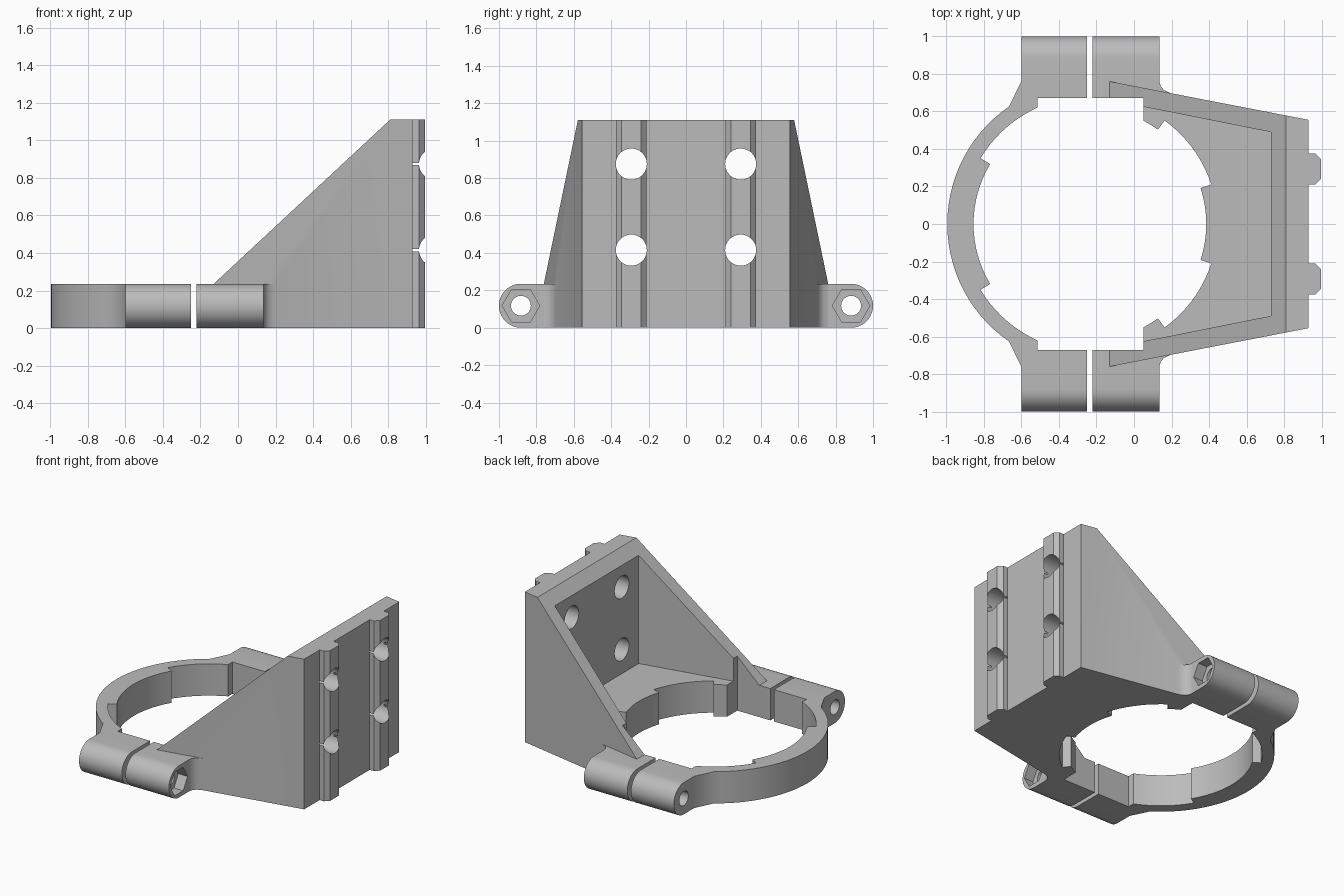
import bpy, bmesh
from math import sin, cos, radians
from mathutils import Vector

if "Cube" in bpy.data.objects:
    bpy.data.objects.remove(bpy.data.objects["Cube"])

grey = bpy.data.materials.new("plain_grey")
grey.use_nodes = True
GREY = (0.5, 0.5, 0.5, 1)
grey.diffuse_color = GREY
grey.node_tree.nodes["Principled BSDF"].inputs["Base Color"].default_value = GREY

CX = -0.235      # bore centre
H = 0.235        # clamp height
TOP = 1.11       # mounting plate height
EAR_Y = 0.8825   # clamp bolt position


def arc(r, a0, a1, cx=CX, cy=0.0, step=4):
    n = max(2, round(abs(a1 - a0) / step))
    angles = [radians(a0 + (a1 - a0) * i / n) for i in range(n + 1)]
    return [(cx + r * cos(a), cy + r * sin(a)) for a in angles]


def mirrored(pts):
    """Close a half outline with its mirror image across the x axis."""
    return pts + [(x, -y) for x, y in reversed(pts) if abs(y) > 1e-5]


def prism(name, pts, lo, hi, axis="z"):
    """Extrude an outline along an axis."""
    place = {"z": lambda a, b, t: (a, b, t),
             "x": lambda a, b, t: (t, a, b),
             "y": lambda a, b, t: (a, t, b)}[axis]
    bm = bmesh.new()
    face = bm.faces.new([bm.verts.new(place(a, b, lo)) for a, b in pts])
    new = bmesh.ops.extrude_face_region(bm, geom=[face])["geom"]
    shift = Vector(place(0, 0, hi - lo))
    bmesh.ops.translate(bm, vec=shift,
                        verts=[v for v in new if isinstance(v, bmesh.types.BMVert)])
    bmesh.ops.recalc_face_normals(bm, faces=bm.faces)
    mesh = bpy.data.meshes.new(name)
    bm.to_mesh(mesh)
    bm.free()
    mesh.materials.append(grey)
    ob = bpy.data.objects.new(name, mesh)
    bpy.context.collection.objects.link(ob)
    return ob


def combine(ob, other, operation):
    """Apply a boolean and discard the helper."""
    bpy.context.view_layer.objects.active = ob
    mod = ob.modifiers.new("boolean", "BOOLEAN")
    mod.operation = operation
    mod.solver = "EXACT"
    mod.object = other
    bpy.ops.object.modifier_apply(modifier=mod.name)
    bpy.data.objects.remove(other)


def add(ob, other):
    combine(ob, other, "UNION")


def cut(ob, other):
    combine(ob, other, "DIFFERENCE")


def wall_y(x):
    return 0.76 - (x + 0.13) * 0.1934


def pocket_y(x):
    return 0.625 - (x - 0.05) * 0.199


def add_ears(ob, x0, x1):
    for s in (1, -1):
        tip = arc(H / 2, -90, 90, EAR_Y, H / 2, 9)
        outline = [(s * y, z) for y, z in [(0.7, 0)] + tip + [(0.7, H)]]
        add(ob, prism("ear", outline, x0, x1, "x"))


def cut_bore_and_bolts(ob):
    half = (arc(0.62, 0, 18) + arc(0.68, 18, 54.2) + arc(0.62, 54.2, 62.6)
            + [(0.05, 0.67), (-0.515, 0.67)]
            + arc(0.68, 114.3, 149) + arc(0.62, 149, 180))
    half[-1] = (CX - 0.62, 0)
    cut(ob, prism("bore_cutter", mirrored(half), -0.1, 1.3))
    for s in (1, -1):
        bolt = arc(0.053, 0, 360, s * EAR_Y, H / 2, 12)[:-1]
        cut(ob, prism("bolt_cutter", bolt, -0.8, 0.3, "x"))


def finish(ob):
    bpy.ops.object.select_all(action="DESELECT")
    ob.select_set(True)
    bpy.context.view_layer.objects.active = ob
    bpy.ops.object.shade_smooth_by_angle(angle=radians(30))


# Removable half of the clamp
cap_half = [(-0.25, 0.76), (-0.6, 0.76)] + arc(0.76, 124.6, 180)
cap_half[-1] = (CX - 0.76, 0)
clamp_cap = prism("clamp_cap", mirrored(cap_half), 0, H)
add_ears(clamp_cap, -0.6, -0.25)
cut_bore_and_bolts(clamp_cap)
finish(clamp_cap)

# Gusseted bracket: side walls, floor and mounting plate
bracket = prism("bracket", mirrored([(-0.13, wall_y(-0.13)), (0.93, wall_y(0.93))]), 0, TOP)
slope = [(-0.2, 0.17), (0.81, TOP), (0.81, 1.3), (-0.2, 1.3)]
cut(bracket, prism("slope_cutter", slope, -1, 1, "y"))
pocket = mirrored([(-0.4, pocket_y(-0.4)), (0.73, pocket_y(0.73))])
cut(bracket, prism("pocket_cutter", pocket, H, 1.3))

# Fixed half of the clamp with filleted ears
base = mirrored([(-0.22, 0.76), (0.135, 0.76), (0.142, 0.734), (0.16, 0.713),
                 (0.195, wall_y(0.195)), (0.93, wall_y(0.93))])
add(bracket, prism("clamp_base", base, 0, H))
add_ears(bracket, -0.22, 0.135)

# Chamfered rails on the mounting plate
for s in (1, -1):
    rail = [(0.9, 0.21), (0.965, 0.21), (0.995, 0.24),
            (0.995, 0.345), (0.965, 0.375), (0.9, 0.375)]
    add(bracket, prism("rail", [(x, s * y) for x, y in rail], 0, TOP))

# Bore, bolt holes, nut recesses and mounting holes
cut_bore_and_bolts(bracket)
for s in (1, -1):
    nut = arc(0.1, 0, 360, s * EAR_Y, H / 2, 60)[:-1]
    cut(bracket, prism("nut_cutter", nut, 0.06, 0.3, "x"))
    for z in (0.415, 0.875):
        hole = arc(0.083, 0, 360, s * 0.2925, z, 10)[:-1]
        cut(bracket, prism("hole_cutter", hole, 0.6, 1.1, "x"))
finish(bracket)
